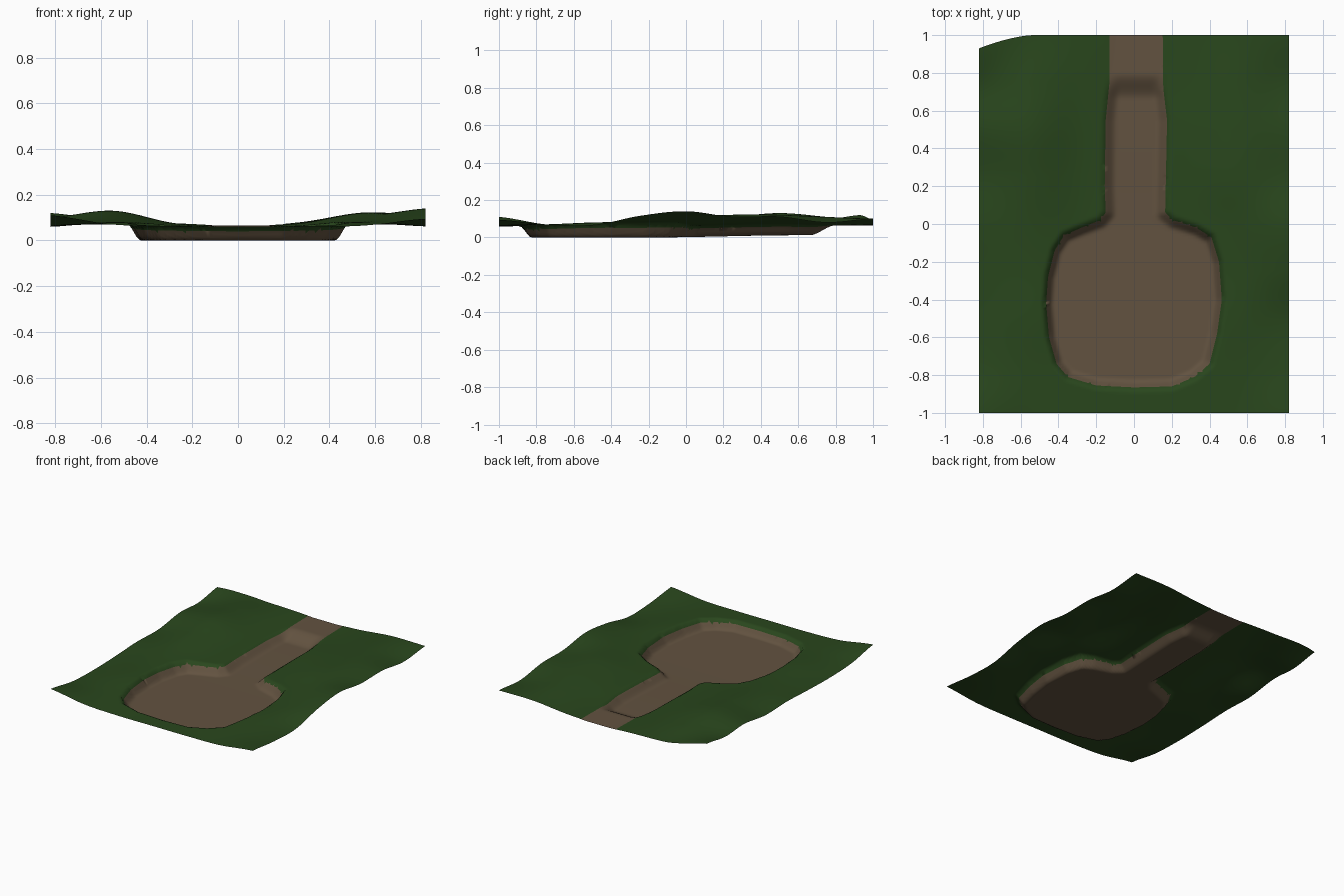
import bpy, bmesh, math
from mathutils import Vector
from mathutils.geometry import intersect_point_line

cube = bpy.data.objects.get("Cube")
if cube:
    bpy.data.objects.remove(cube, do_unlink=True)

HALF_X, HALF_Y = 0.82, 1.0
NX, NY = 122, 148
STEP = 2 * HALF_X / NX

# Rolling ground: coarse heights in hundredths, rows front to back
HILLS = [
    (11, 7, 6, 6, 6, 6.5, 9.5),
    (7, 7, 6.5, 6, 6.5, 7, 7),
    (6, 8, 6.5, 6, 6.5, 8, 6.5),
    (6.5, 8, 6.5, 6, 6.5, 8.5, 11.5),
    (7.5, 9, 6.5, 6, 6.5, 10, 14),
    (7, 11, 7, 6, 7.5, 12, 11),
    (10, 13, 7.5, 6, 8, 12, 11),
    (9, 11, 7.5, 6, 7.5, 11, 8),
    (12, 8.5, 7.5, 6.5, 7.5, 10, 10),
]

# Outline of the dug clearing and the path leading out of its back
RIGHT_SIDE = [(-0.13, 1.2), (-0.13, 0.75), (-0.15, 0.55), (-0.155, 0.2), (-0.15, 0.06),
              (-0.18, 0.02), (-0.28, -0.02), (-0.37, -0.06), (-0.42, -0.14), (-0.455, -0.28),
              (-0.465, -0.42), (-0.45, -0.6), (-0.41, -0.74), (-0.35, -0.81), (-0.2, -0.855)]
LEFT_SIDE = [(0.0, -0.865), (0.2, -0.86), (0.32, -0.81), (0.4, -0.74), (0.44, -0.58),
             (0.465, -0.4), (0.45, -0.2), (0.41, -0.07), (0.33, -0.02), (0.21, 0.02),
             (0.165, 0.06), (0.17, 0.3), (0.175, 0.55), (0.155, 0.72), (0.15, 1.2)]
OUTLINE = [Vector(p) for p in RIGHT_SIDE + LEFT_SIDE]
EDGES = list(zip(OUTLINE, OUTLINE[1:] + OUTLINE[:1]))


def smooth(a, b, v):
    t = min(max((v - a) / (b - a), 0), 1)
    return t * t * (3 - 2 * t)


def spline(values, t):
    """Smooth curve through evenly spaced values, t from 0 to 1."""
    last = len(values) - 1
    u = t * last
    i = min(int(u), last - 1)
    f = u - i
    a, b, c, d = (values[min(max(k, 0), last)] for k in range(i - 1, i + 3))
    return b + 0.5 * f * (c - a + f * (2 * a - 5 * b + 4 * c - d + f * (3 * (b - c) + d - a)))


def ground(x, y):
    tx = (x + HALF_X) / (2 * HALF_X)
    ty = (y + HALF_Y) / (2 * HALF_Y)
    return spline([spline(row, tx) for row in HILLS], ty) / 100


def nearest(p):
    """Signed distance to the outline (positive inside) and the closest point."""
    best, close, inside = 9.0, p, False
    for a, b in EDGES:
        q, t = intersect_point_line(p, a, b)
        q = a.lerp(b, min(max(t, 0), 1)).to_2d()
        gap = (p - q).length
        if gap < best:
            best, close = gap, q
        if (a.y > p.y) != (b.y > p.y) and p.x < a.x + (b.x - a.x) * (p.y - a.y) / (b.y - a.y):
            inside = not inside
    return (best if inside else -best), close


def height(x, y, d):
    # Rounded lip down to a flat floor; the path ramps up at its far end
    top = ground(x, y)
    dig = smooth(-0.025, 0.04 + 0.02 * smooth(-0.15, 0.1, y), d)
    ramp = smooth(0.66, 0.8, y)
    floor = 0.012 * smooth(-0.2, 0.6, y)
    floor += (0.065 - floor) * ramp
    return top + (floor - top) * dig


def back_limit(x):
    return HALF_Y - 0.07 * (max(0, -0.53 - x) / 0.29) ** 1.6


def material(name, colour):
    mat = bpy.data.materials.new(name)
    mat.use_nodes = True
    mat.diffuse_color = (*colour, 1)
    bsdf = mat.node_tree.nodes["Principled BSDF"]
    bsdf.inputs["Base Color"].default_value = (*colour, 1)
    bsdf.inputs["Roughness"].default_value = 0.9
    return mat


# Terrain sheet, with vertices pulled onto the outline for a clean border
bm = bmesh.new()
bmesh.ops.create_grid(bm, x_segments=NX, y_segments=NY, size=1)
for v in bm.verts:
    p = Vector((v.co.x * HALF_X, v.co.y * HALF_Y))
    d, q = nearest(p)
    on_border = max(abs(v.co.x), abs(v.co.y)) > 0.999
    if abs(d) < 0.6 * STEP:
        p = Vector((q.x, p.y)) if on_border else q
        d = 0
    z = height(p.x, p.y, d)
    if p.y > 0.5:
        p.y = 0.5 + (p.y - 0.5) * (back_limit(p.x) - 0.5) / 0.5
    v.co = (p.x, p.y, z)

# Earth inside the outline, grass outside
for f in bm.faces:
    f.material_index = int(nearest(f.calc_center_median().to_2d())[0] > 0)

mesh = bpy.data.meshes.new("terrain")
bm.to_mesh(mesh)
bm.free()
mesh.materials.append(material("grass green", (0.022, 0.062, 0.012)))
mesh.materials.append(material("earth brown", (0.123, 0.085, 0.051)))
terrain = bpy.data.objects.new("terrain", mesh)
bpy.context.collection.objects.link(terrain)
bpy.ops.object.select_all(action='DESELECT')
terrain.select_set(True)
bpy.context.view_layer.objects.active = terrain
bpy.ops.object.shade_smooth_by_angle(angle=math.radians(70))
